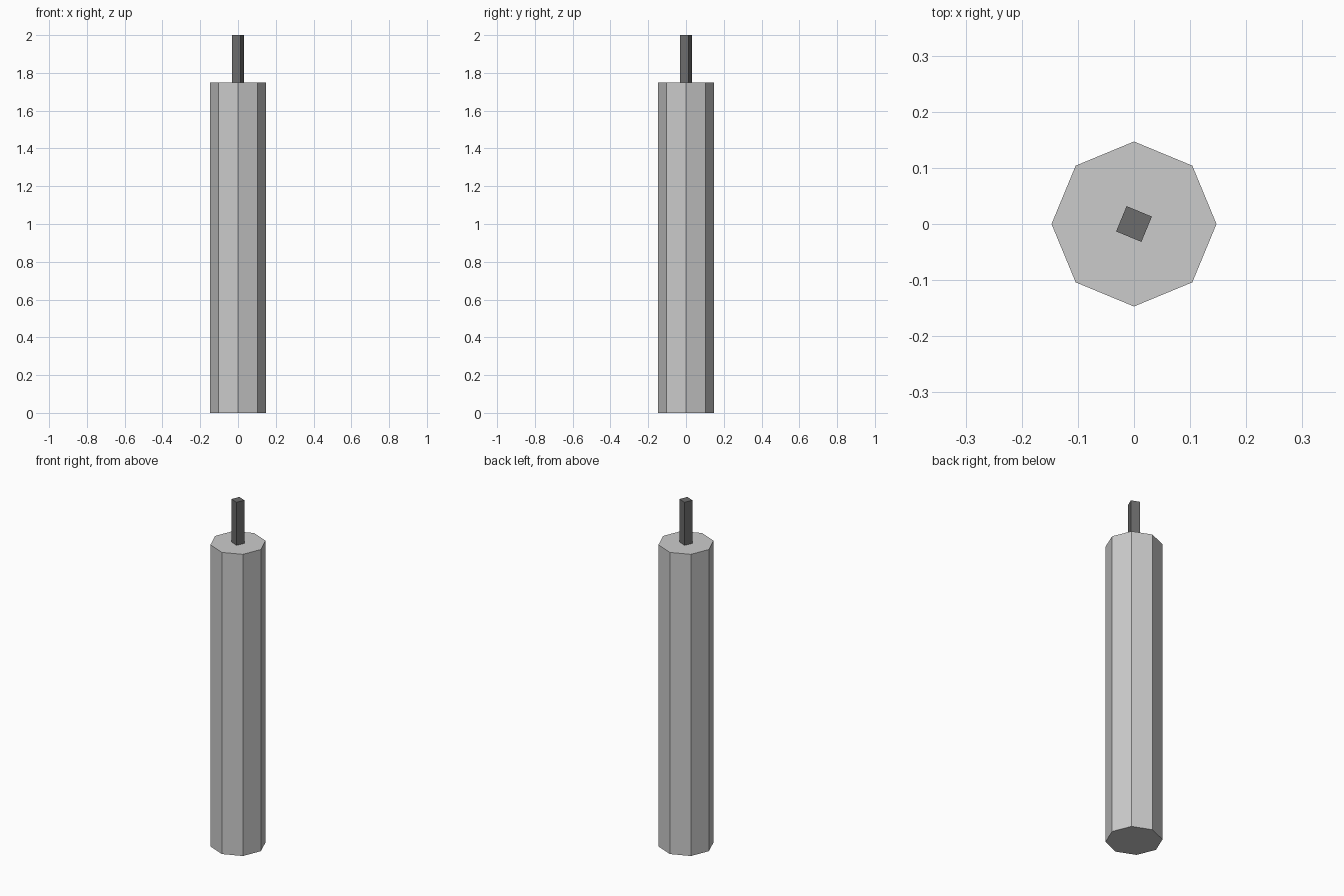
import bpy
from math import radians

if "Cube" in bpy.data.objects:
    bpy.data.objects.remove(bpy.data.objects["Cube"])


def prism(name, sides, radius, z0, z1, turn=0.0):
    bpy.ops.mesh.primitive_cylinder_add(
        vertices=sides, radius=radius, depth=z1 - z0,
        location=(0, 0, (z0 + z1) / 2), rotation=(0, 0, radians(turn)))
    obj = bpy.context.object
    obj.name = name
    return obj


# Octagonal candle body
prism("candle_body", 8, 0.147, 0.0, 1.75)

# Thin square wick, twisted relative to the body
wick = prism("wick", 4, 0.0345, 1.75, 2.0, 22.5)
dark = bpy.data.materials.new("dark_wick")
dark.diffuse_color = (0.15, 0.15, 0.15, 1)
dark.use_nodes = True
dark.node_tree.nodes["Principled BSDF"].inputs["Base Color"].default_value = dark.diffuse_color
wick.data.materials.append(dark)
